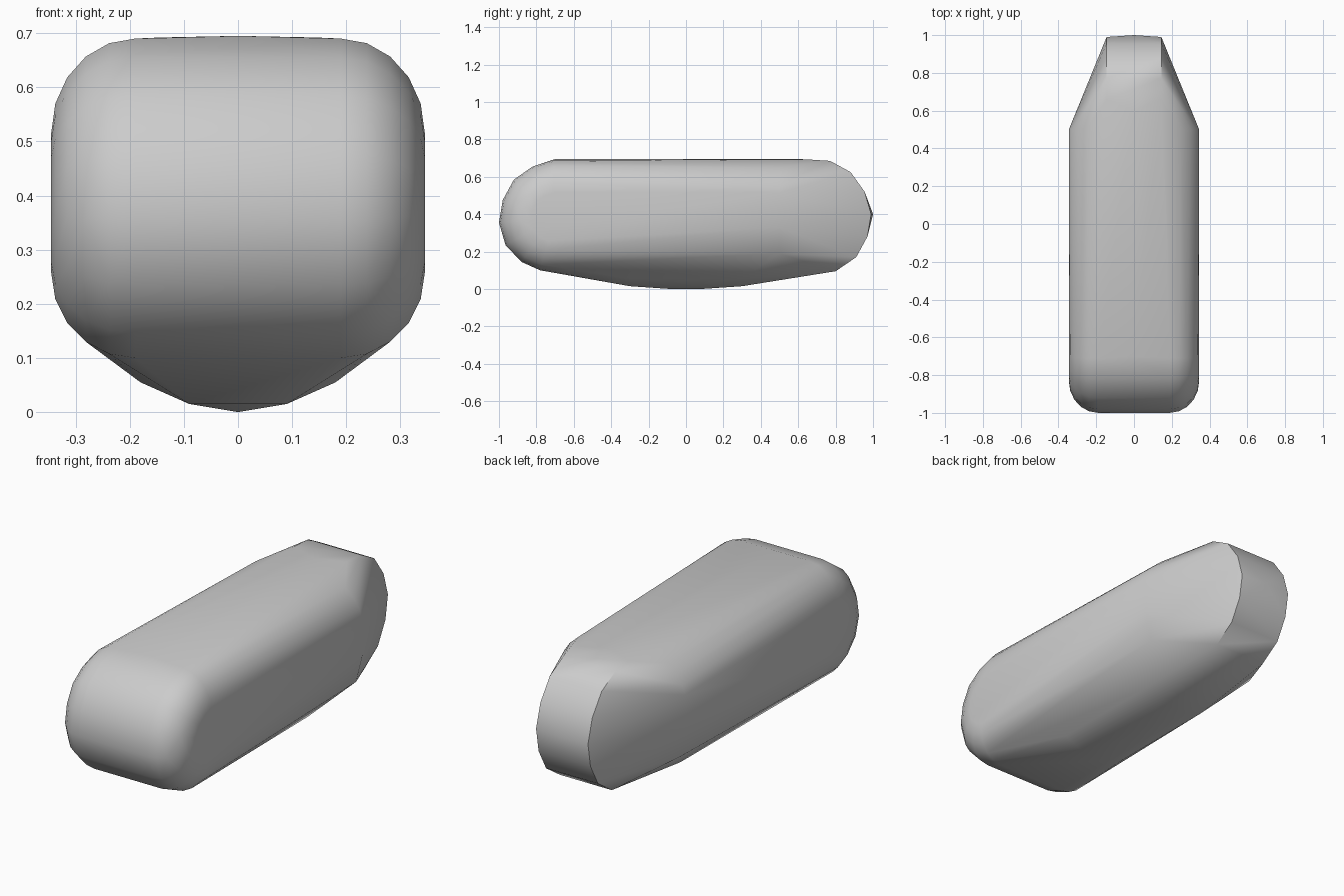
import bpy, bmesh
from math import sin, cos, radians

cube = bpy.data.objects.get("Cube")
if cube:
    bpy.data.objects.remove(cube, do_unlink=True)

points = []


def mirrored(x, y, z):
    """Add a point and its mirror image across x = 0."""
    points.extend([(x, y, z), (-x, y, z)])


# Rounded front: a side profile that shrinks towards its centre at the sides
nose = [(-0.71, 0.69), (-0.82, 0.655), (-0.92, 0.585), (-0.98, 0.475),
        (-1.0, 0.355), (-0.965, 0.235), (-0.88, 0.145), (-0.78, 0.10)]
cy, cz = -0.70, 0.38
for step in range(6):
    a = radians(18 * step)
    x = 0.19 + 0.155 * sin(a)
    k = 1 - 0.56 * (1 - cos(a))
    for y, z in nose:
        mirrored(x, cy + (y - cy) * k, cz + (z - cz) * k)

# Shoulder section where the sides start to taper
shoulder = [(0.345, 0.515), (0.33, 0.56), (0.30, 0.605), (0.25, 0.65),
            (0.18, 0.68), (0.10, 0.69), (0.345, 0.33), (0.31, 0.19)]
for x, z in shoulder:
    mirrored(x, 0.50, z)

# Narrow rounded tail
tail = [(0.66, 0.692), (0.77, 0.685), (0.88, 0.625), (0.955, 0.52),
        (0.99, 0.40), (0.97, 0.28), (0.91, 0.17), (0.80, 0.095)]
for y, z in tail:
    mirrored(0.145, y, z)
points.append((0, 1.0, 0.40))

# Crown line and shallow keel
for y in (-0.70, 0.60):
    points.append((0, y, 0.695))
for y in (-0.3, 0.3):
    mirrored(0.18, y, 0.055)
    mirrored(0.09, y, 0.015)
for y in (-0.08, 0.08):
    points.append((0, y, 0))

# Skin the sections with one convex shell
bm = bmesh.new()
for p in points:
    bm.verts.new(p)
bmesh.ops.remove_doubles(bm, verts=bm.verts, dist=0.002)
hull = bmesh.ops.convex_hull(bm, input=bm.verts)
inside = {g for g in hull["geom_interior"] + hull["geom_unused"]
          if isinstance(g, bmesh.types.BMVert)}
bmesh.ops.delete(bm, geom=list(inside), context="VERTS")
bmesh.ops.dissolve_limit(bm, angle_limit=radians(1), verts=bm.verts, edges=bm.edges)
bmesh.ops.recalc_face_normals(bm, faces=bm.faces)

mesh = bpy.data.meshes.new("hull_body")
bm.to_mesh(mesh)
bm.free()
body = bpy.data.objects.new("hull_body", mesh)
bpy.context.collection.objects.link(body)

# Plain grey finish
grey = bpy.data.materials.new("plain grey")
grey.use_nodes = True
colour = (0.6, 0.6, 0.6, 1)
grey.diffuse_color = colour
grey.node_tree.nodes["Principled BSDF"].inputs["Base Color"].default_value = colour
mesh.materials.append(grey)

bpy.ops.object.select_all(action="DESELECT")
body.select_set(True)
bpy.context.view_layer.objects.active = body
bpy.ops.object.shade_smooth_by_angle(angle=radians(30))
